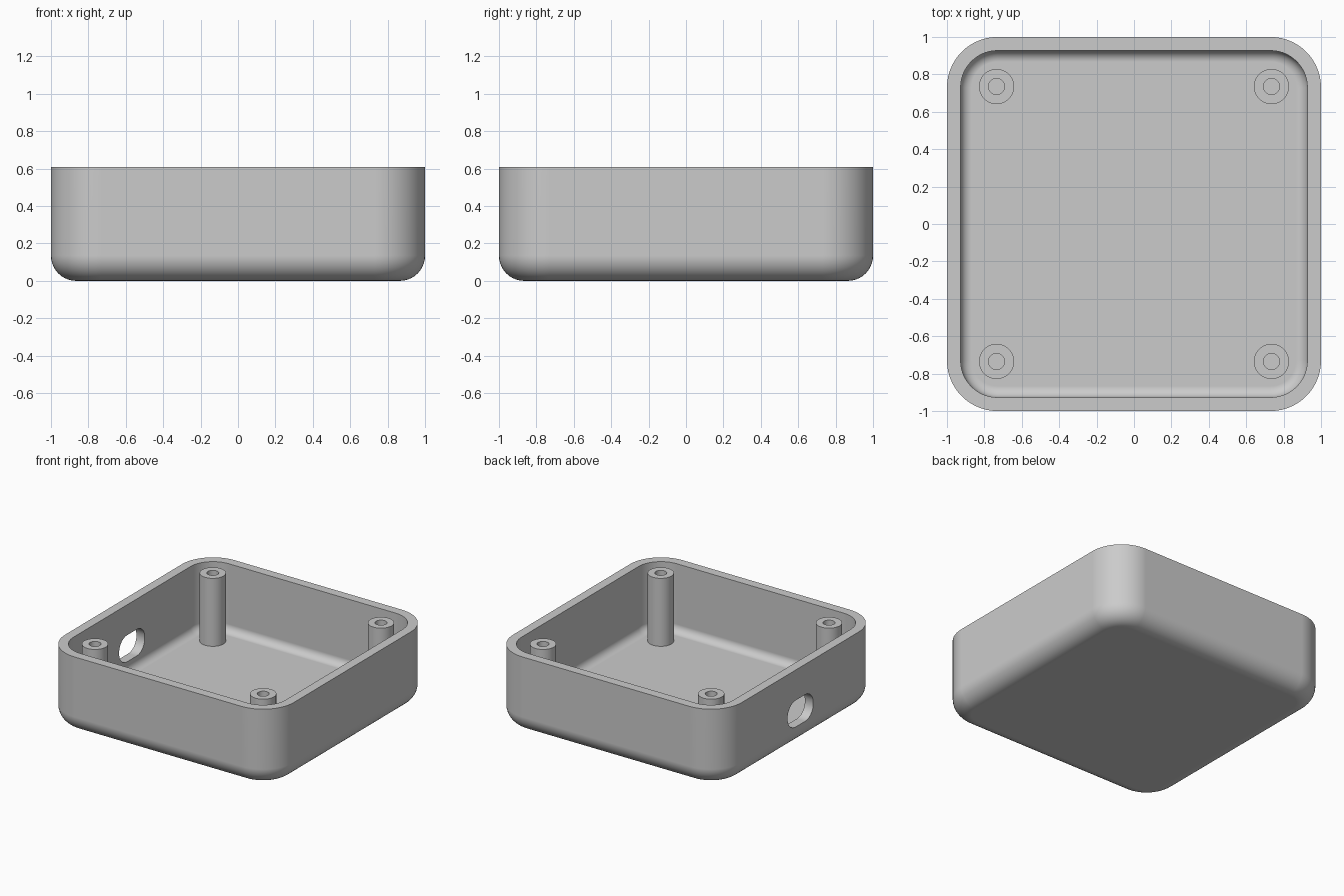
import bpy
import bmesh
from math import sin, cos, pi

if "Cube" in bpy.data.objects:
    bpy.data.objects.remove(bpy.data.objects["Cube"])

HEIGHT = 0.61
WALL = 0.073
CORNER = 0.27
POST = 0.735

grey = bpy.data.materials.new("light grey plastic")
grey.use_nodes = True
grey.diffuse_color = (0.6, 0.6, 0.6, 1)
grey.node_tree.nodes["Principled BSDF"].inputs["Base Color"].default_value = (0.6, 0.6, 0.6, 1)


def rounded_rect(half_w, half_h, radius, steps):
    """Outline of a rounded rectangle, counter-clockwise."""
    points = []
    for quarter, (sx, sy) in enumerate([(1, 1), (-1, 1), (-1, -1), (1, -1)]):
        for i in range(steps + 1):
            a = (quarter + i / steps) * pi / 2
            points.append((sx * (half_w - radius) + radius * cos(a),
                           sy * (half_h - radius) + radius * sin(a)))
    return points


def skin(name, rings):
    """Closed solid through a series of equal-length rings of points."""
    bm = bmesh.new()
    loops = [[bm.verts.new(p) for p in ring] for ring in rings]
    for low, high in zip(loops, loops[1:]):
        for i in range(len(low)):
            j = (i + 1) % len(low)
            bm.faces.new((low[i], low[j], high[j], high[i]))
    bm.faces.new(loops[0][::-1])
    bm.faces.new(loops[-1])
    bmesh.ops.recalc_face_normals(bm, faces=bm.faces)
    mesh = bpy.data.meshes.new(name)
    bm.to_mesh(mesh)
    bm.free()
    mesh.materials.append(grey)
    obj = bpy.data.objects.new(name, mesh)
    bpy.context.collection.objects.link(obj)
    return obj


def activate(obj):
    bpy.ops.object.select_all(action='DESELECT')
    obj.select_set(True)
    bpy.context.view_layer.objects.active = obj


def smooth(obj):
    activate(obj)
    bpy.ops.object.shade_smooth_by_angle(angle=pi / 6)
    weighted = obj.modifiers.new("even shading", 'WEIGHTED_NORMAL')
    weighted.keep_sharp = True


def fillet(radius, inset, base, steps):
    """Quarter-round profile as (inset, height), from the floor up to the wall."""
    angles = [i / steps * pi / 2 for i in range(steps + 1)]
    return [(inset + radius * (1 - sin(a)), base + radius * (1 - cos(a))) for a in angles]


# Open tray: outside from the bottom up, over the rim, down to the inner floor
profile = fillet(0.135, 0, 0, 10) + [(0, HEIGHT), (WALL, HEIGHT)]
profile += fillet(0.06, WALL, WALL, 8)[::-1]
tray = skin("tray", [[(x, y, z) for x, y in rounded_rect(1 - d, 1 - d, CORNER - d, 14)]
                     for d, z in profile])

# Rounded cable opening through the wall on the -x side
outline = rounded_rect(0.16, 0.105, 0.1, 10)
cutter = skin("opening_cutter", [[(x, y, z + 0.265) for y, z in outline] for x in (-1.2, -0.8)])
cutter.hide_render = True
cut = tray.modifiers.new("cable opening", 'BOOLEAN')
cut.operation = 'DIFFERENCE'
cut.solver = 'EXACT'
cut.object = cutter
activate(tray)
bpy.ops.object.modifier_apply(modifier=cut.name)
bpy.data.objects.remove(cutter)
smooth(tray)

# Hollow screw posts in the four corners
post_profile = [(0.094, WALL - 0.01), (0.094, HEIGHT), (0.043, HEIGHT), (0.043, WALL + 0.01)]
for side, sx in (("left", 1), ("right", -1)):
    for end, sy in (("front", -1), ("back", 1)):
        rings = [[(sx * POST + r * cos(i * pi / 20), sy * POST + r * sin(i * pi / 20), z)
                  for i in range(40)] for r, z in post_profile]
        smooth(skin(f"screw_post_{end}_{side}", rings))
